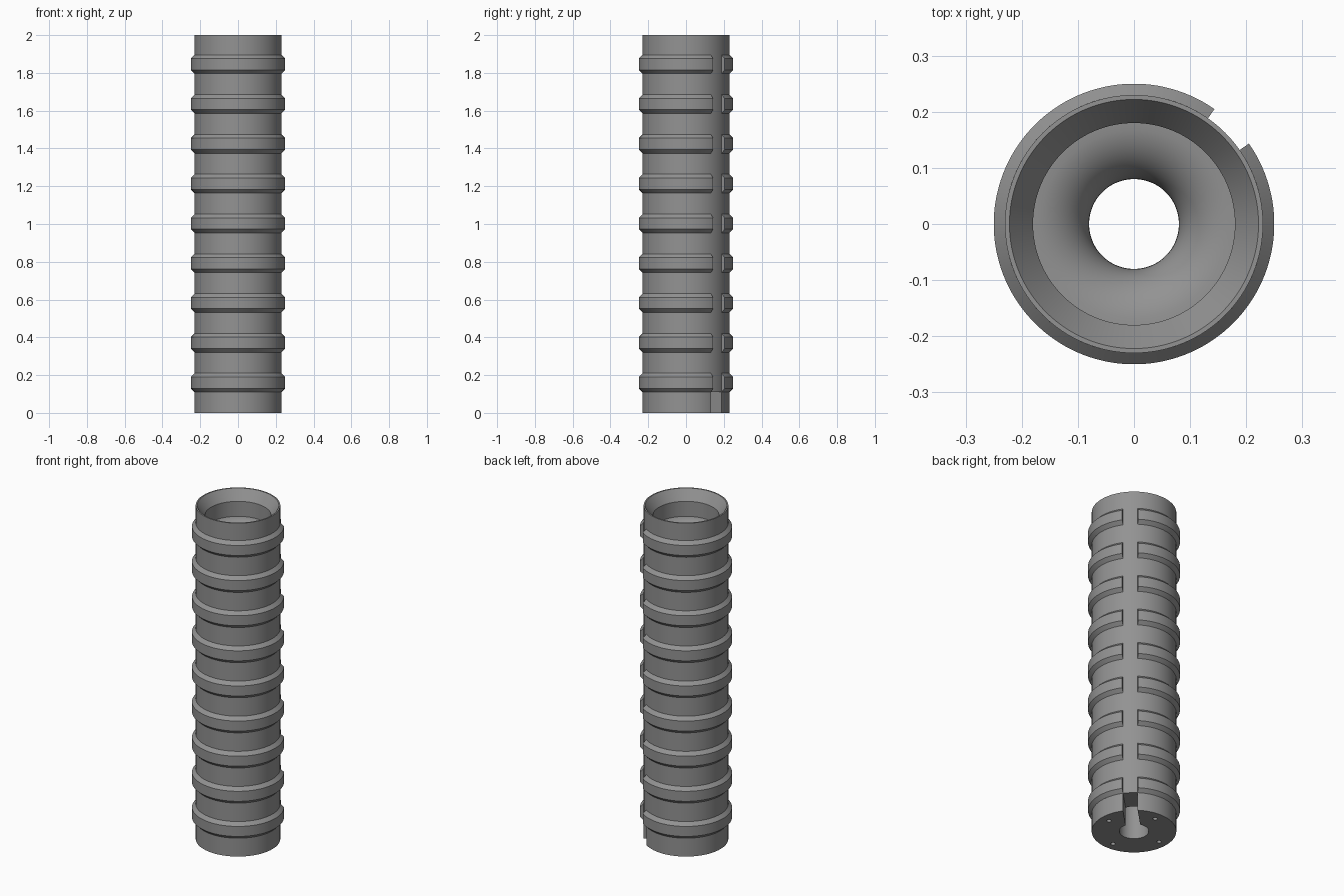
import bpy, bmesh, math
from mathutils import Matrix

if "Cube" in bpy.data.objects:
    bpy.data.objects.remove(bpy.data.objects["Cube"])

SEG = 128
grey = bpy.data.materials.new("mid grey")
grey.diffuse_color = (0.29, 0.29, 0.29, 1)
grey.use_nodes = True
grey.node_tree.nodes["Principled BSDF"].inputs["Base Color"].default_value = grey.diffuse_color


def make_object(name, bm):
    bmesh.ops.recalc_face_normals(bm, faces=bm.faces)
    mesh = bpy.data.meshes.new(name)
    bm.to_mesh(mesh)
    bm.free()
    mesh.materials.append(grey)
    obj = bpy.data.objects.new(name, mesh)
    bpy.context.collection.objects.link(obj)
    return obj


def lathe(name, profile, start=0.0, sweep=360.0, steps=SEG):
    """Sweep a closed (radius, z) profile round the z axis."""
    bm = bmesh.new()
    full = sweep == 360.0
    rows = []
    for i in range(steps if full else steps + 1):
        a = math.radians(start + sweep * i / steps)
        rows.append([bm.verts.new((r * math.cos(a), r * math.sin(a), z))
                     for r, z in profile])
    n = len(profile)
    for i in range(steps):
        a, b = rows[i], rows[(i + 1) % len(rows)]
        for j in range(n):
            k = (j + 1) % n
            bm.faces.new((a[j], b[j], b[k], a[k]))
    if not full:
        bm.faces.new(rows[0])
        bm.faces.new(rows[-1])
    return make_object(name, bm)


def smooth(obj):
    bpy.ops.object.select_all(action='DESELECT')
    obj.select_set(True)
    bpy.context.view_layer.objects.active = obj
    bpy.ops.object.shade_smooth_by_angle(angle=math.radians(25))


# Hollow body: tapered mouth, straight socket, rounded flare into the bore
flare = [(0.18 - 0.10 * math.sin(t), 1.75 + 0.10 * math.cos(t))
         for t in (math.pi / 2 * i / 12 for i in range(13))]
flare = [(0.08 + 0.10 * (1 - math.cos(t)), 1.75 + 0.10 * math.sin(t))
         for t in (math.pi / 2 * (12 - i) / 12 for i in range(13))]
body = lathe("tube_body", [(0.08, 0), (0.23, 0), (0.23, 2), (0.222, 2),
                           (0.18, 1.94)] + flare)

# Cutters: radial slot in the base and four screw holes
cutters = []
bm = bmesh.new()
bmesh.ops.create_cube(bm, size=1, matrix=Matrix.Rotation(math.radians(45), 4, 'Z')
                      @ Matrix.Translation((0.18, 0, 0.03))
                      @ Matrix.Diagonal((0.26, 0.08, 0.16, 1)))
cutters.append(make_object("slot_cutter", bm))
for i in range(4):
    a = math.pi / 2 * i
    bm = bmesh.new()
    bmesh.ops.create_cone(bm, cap_ends=True, segments=24, radius1=0.013,
                          radius2=0.013, depth=0.2,
                          matrix=Matrix.Translation((0.178 * math.cos(a),
                                                     0.178 * math.sin(a), 0)))
    cutters.append(make_object("screw_hole_cutter", bm))

bpy.context.view_layer.objects.active = body
for c in cutters:
    mod = body.modifiers.new("cut", 'BOOLEAN')
    mod.operation = 'DIFFERENCE'
    mod.solver = 'EXACT'
    mod.object = c
    bpy.ops.object.modifier_apply(modifier=mod.name)
for c in cutters:
    bpy.data.objects.remove(c)
smooth(body)

# Nine chamfered ribs, each open along the slot line
rib = lathe("rib_1", [(0.227, -0.05), (0.23, -0.05), (0.25, -0.03),
                      (0.25, 0.03), (0.23, 0.05), (0.227, 0.05)],
            start=55, sweep=340, steps=121)
smooth(rib)
for i in range(9):
    obj = rib if i == 0 else rib.copy()
    if i:
        obj.name = f"rib_{i + 1}"
        bpy.context.collection.objects.link(obj)
    obj.location.z = 0.16 + 0.2107 * i
